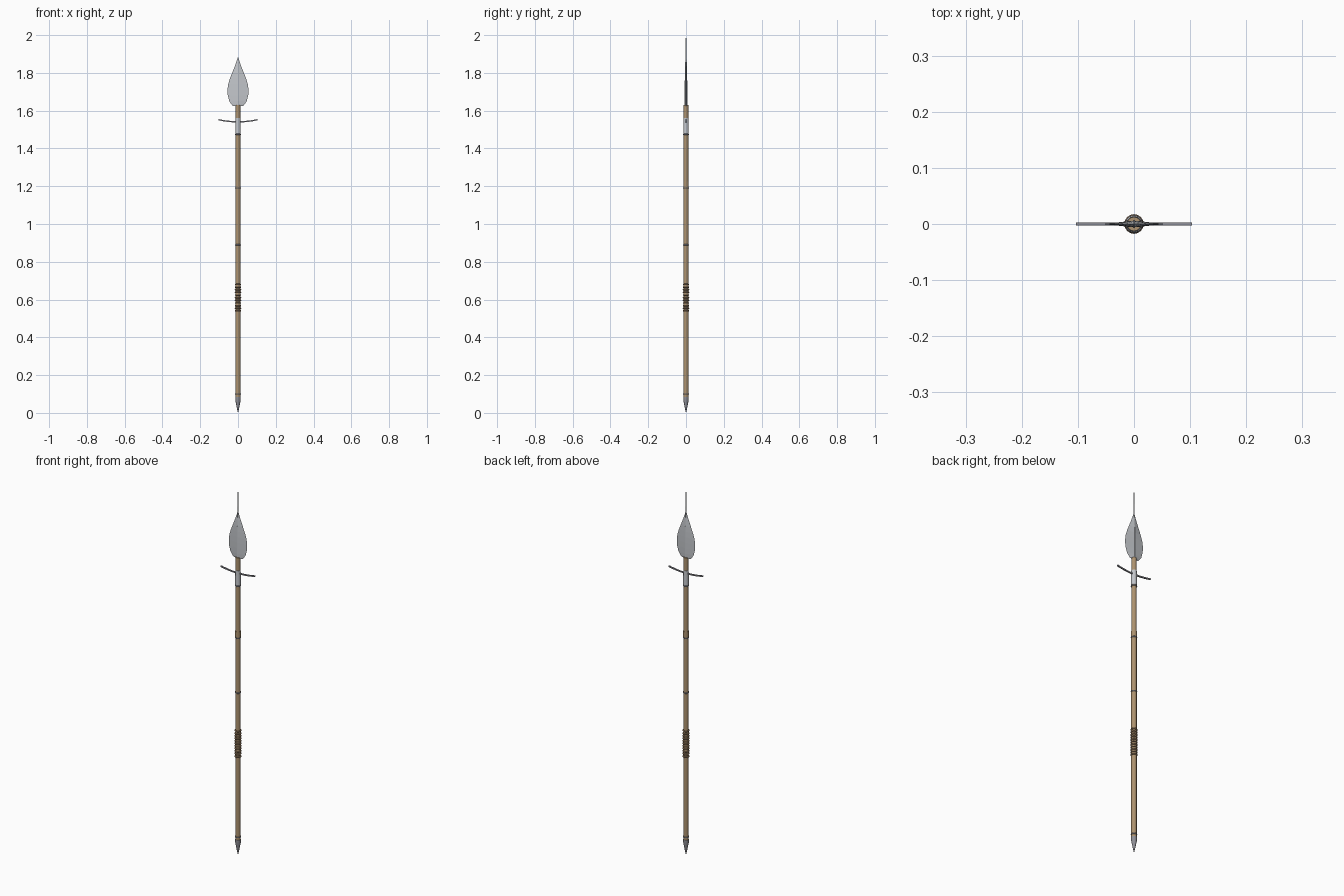
import bpy, bmesh, math

if "Cube" in bpy.data.objects:
    bpy.data.objects.remove(bpy.data.objects["Cube"])


def material(name, rgb):
    m = bpy.data.materials.new(name)
    m.diffuse_color = (*rgb, 1)
    m.use_nodes = True
    m.node_tree.nodes["Principled BSDF"].inputs["Base Color"].default_value = m.diffuse_color
    return m


wood = material("wood", (0.42, 0.29, 0.16))
leather = material("leather", (0.25, 0.16, 0.09))
steel = material("steel", (0.55, 0.57, 0.60))
iron = material("iron", (0.28, 0.28, 0.31))


def make(name, verts, faces, mat, smooth=True):
    me = bpy.data.meshes.new(name)
    me.from_pydata(verts, [], faces)
    bm = bmesh.new()
    bm.from_mesh(me)
    bmesh.ops.remove_doubles(bm, verts=bm.verts, dist=1e-5)
    bmesh.ops.recalc_face_normals(bm, faces=bm.faces)
    bm.to_mesh(me)
    bm.free()
    ob = bpy.data.objects.new(name, me)
    bpy.context.collection.objects.link(ob)
    me.materials.append(mat)
    if smooth:
        bpy.ops.object.select_all(action='DESELECT')
        bpy.context.view_layer.objects.active = ob
        ob.select_set(True)
        bpy.ops.object.shade_smooth_by_angle(angle=math.radians(35))
    return ob


def loft(name, rings, mat, smooth=True):
    """Skin equal-length rings of points and cap both ends."""
    n = len(rings[0])
    verts = [p for r in rings for p in r]
    faces = [(i * n + j, i * n + (j + 1) % n, (i + 1) * n + (j + 1) % n, (i + 1) * n + j)
             for i in range(len(rings) - 1) for j in range(n)]
    faces += [tuple(range(n)), tuple(range(len(verts) - n, len(verts)))]
    return make(name, verts, faces, mat, smooth)


def turned(name, profile, mat, n=12):
    """Round part from (radius, z) pairs."""
    a = [2 * math.pi * k / n for k in range(n)]
    return loft(name, [[(r * math.cos(t), r * math.sin(t), z) for t in a]
                       for r, z in profile], mat)


def torus(name, z, major, minor, mat):
    bpy.ops.mesh.primitive_torus_add(location=(0, 0, z), major_radius=major, minor_radius=minor,
                                     major_segments=16, minor_segments=8)
    ob = bpy.context.object
    ob.name = name
    ob.data.materials.append(mat)
    bpy.ops.object.shade_smooth_by_angle(angle=math.radians(60))


# wooden pole
turned("shaft", [(0.0135, 0.07), (0.0135, 1.20), (0.0125, 1.23), (0.0125, 1.63)], wood)

# pointed butt cap
turned("butt_spike", [(0.0005, 0), (0.008, 0.035), (0.0145, 0.07), (0.0145, 0.085)], iron)

# metal bands along the pole
for k, z in enumerate((0.10, 0.89, 1.19, 1.475)):
    torus(f"band_{k + 1}", z, 0.0125, 0.0035, iron)
turned("upper_collar", [(0.0145, 1.195), (0.0145, 1.225)], wood)

# coiled grip wrap
for k in range(11):
    torus(f"grip_coil_{k + 1}", 0.54 + k * 0.014, 0.0135, 0.004, leather)

# socket below the blade
turned("socket", [(0.0145, 1.48), (0.0135, 1.56)], steel)

# thin cross guard, ends curving upward
guard = []
for k in range(13):
    u = k / 6 - 1
    z = 1.541 + 0.011 * u * u
    guard.append([(0.103 * u, -0.003, z - 0.0035), (0.103 * u, 0.003, z - 0.0035),
                  (0.103 * u, 0.003, z + 0.0035), (0.103 * u, -0.003, z + 0.0035)])
loft("cross_guard", guard, iron)

# leaf blade with a diamond section
outline = [(1.625, 0.027), (1.635, 0.036), (1.65, 0.046), (1.68, 0.054), (1.71, 0.056),
           (1.74, 0.052), (1.77, 0.043), (1.80, 0.031), (1.83, 0.019), (1.86, 0.008),
           (1.885, 0.0005)]
blade = []
for z, w in outline:
    t = 0.006 if z < 1.81 else 0.006 * (1.89 - z) / 0.08
    blade.append([(-w, 0, z), (0, -t, z), (w, 0, z), (0, t, z)])
loft("blade", blade, steel, smooth=False)

# wafer-thin central rib rising beyond the blade tip
rib = [[(-0.0006, -t, z), (0.0006, -t, z), (0.0006, t, z), (-0.0006, t, z)]
       for z, t in ((1.625, 0.007), (1.80, 0.0065), (1.801, 0.005), (1.90, 0.0032), (2.0, 0.001))]
loft("blade_rib", rib, steel, smooth=False)
